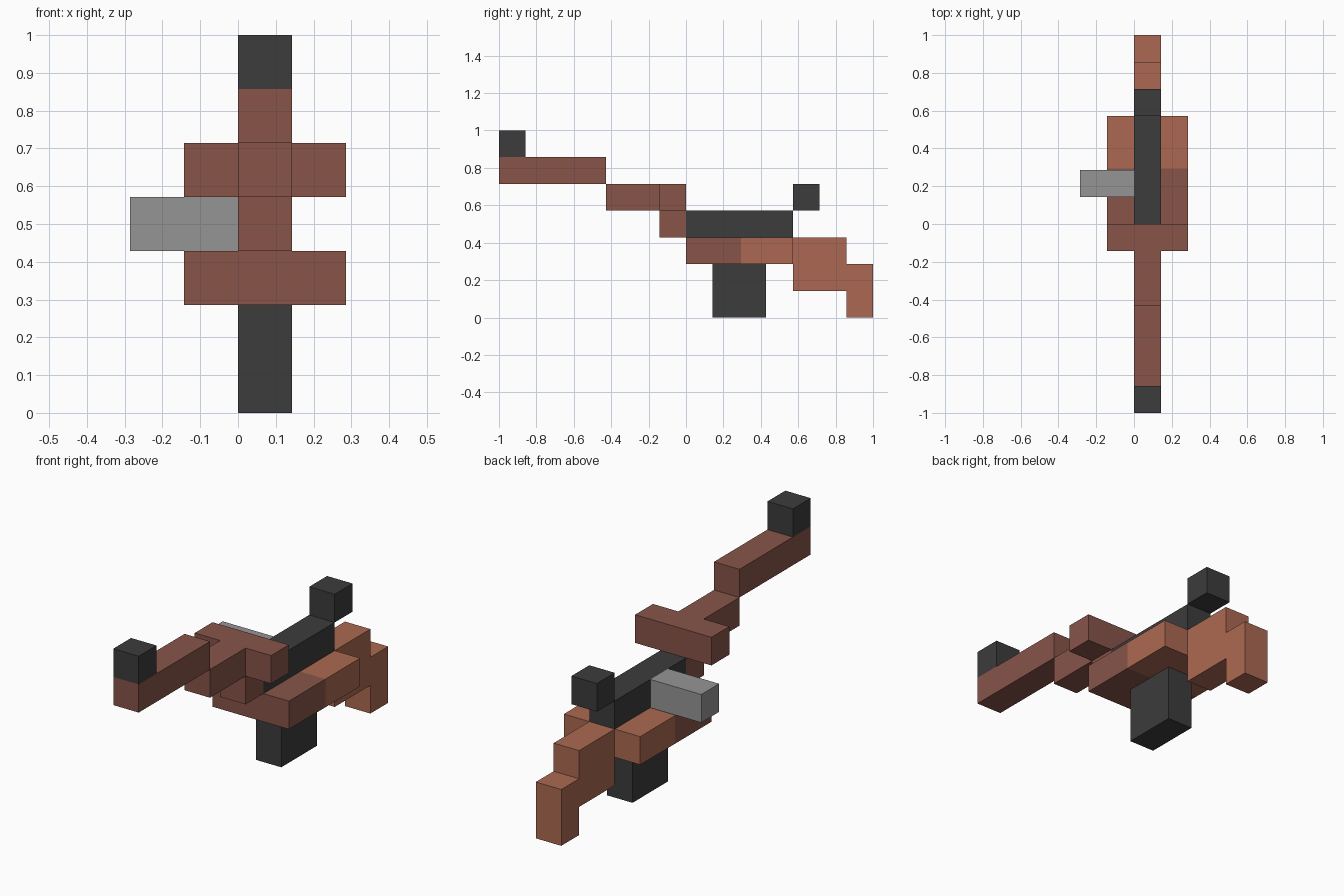
import bpy
import bmesh
from mathutils import Vector

if "Cube" in bpy.data.objects:
    bpy.data.objects.remove(bpy.data.objects["Cube"], do_unlink=True)

U = 2.0 / 14  # one block


def material(name, rgb):
    lin = [((c / 255 + 0.055) / 1.055) ** 2.4 for c in rgb]
    m = bpy.data.materials.new(name)
    m.use_nodes = True
    m.diffuse_color = (*lin, 1)
    bsdf = next(n for n in m.node_tree.nodes if n.type == 'BSDF_PRINCIPLED')
    bsdf.inputs["Base Color"].default_value = (*lin, 1)
    return m


BROWN = material("dark brown", (135, 84, 73))
TAN = material("light brown", (172, 105, 82))
BLACK = material("charcoal", (60, 60, 60))
GREY = material("grey", (149, 149, 149))


def prism(name, outline, axis, lo, hi, mats, split_y=None):
    """Extrude an outline along x (outline in y, z) or z (outline in x, y).
    Sizes are in blocks; y counts from the front tip of the model."""
    bm = bmesh.new()

    def point(a, b):
        x, y, z = (lo, a, b) if axis == 'x' else (a, b, lo)
        return Vector((x, y - 7, z)) * U

    face = bm.faces.new([bm.verts.new(point(a, b)) for a, b in outline])
    ext = bmesh.ops.extrude_face_region(bm, geom=[face], use_keep_orig=True)
    shift = Vector((1, 0, 0) if axis == 'x' else (0, 0, 1)) * (hi - lo) * U
    bmesh.ops.translate(bm, vec=shift,
                        verts=[v for v in ext['geom'] if isinstance(v, bmesh.types.BMVert)])
    bmesh.ops.recalc_face_normals(bm, faces=bm.faces[:])
    # second colour behind the split line
    if split_y is not None:
        y = (split_y - 7) * U
        bmesh.ops.bisect_plane(bm, geom=bm.verts[:] + bm.edges[:] + bm.faces[:],
                               plane_co=(0, y, 0), plane_no=(0, 1, 0))
        for f in bm.faces:
            f.material_index = int(f.calc_center_median().y > y)
    mesh = bpy.data.meshes.new(name)
    bm.to_mesh(mesh)
    bm.free()
    for m in mats:
        mesh.materials.append(m)
    obj = bpy.data.objects.new(name, mesh)
    bpy.context.collection.objects.link(obj)
    return obj


def box(name, x, y, z, mats, split_y=None):
    outline = [(x[0], y[0]), (x[1], y[0]), (x[1], y[1]), (x[0], y[1])]
    return prism(name, outline, 'z', z[0], z[1], mats, split_y)


# Barrel and sights
box("front_sight", (0, 1), (0, 1), (6, 7), [BLACK])
box("barrel", (0, 1), (0, 4), (5, 6), [BROWN])
box("rear_sight", (0, 1), (11, 12), (4, 5), [BLACK])

# T-shaped fore end with its cross bar, and the block below it
prism("fore_end", [(0, 4), (1, 4), (1, 6), (2, 6), (2, 7), (-1, 7), (-1, 6), (0, 6)],
      'z', 4, 5, [BROWN])
box("fore_end_support", (0, 1), (6, 7), (3, 4), [BROWN])

# Receiver, side handle and magazine
box("receiver", (0, 1), (7, 11), (3, 4), [BLACK])
box("side_handle", (-2, 0), (8, 9), (3, 4), [GREY])
box("lower_body", (-1, 2), (7, 11), (2, 3), [BROWN, TAN], split_y=9.05)
box("magazine", (0, 1), (8, 10), (0, 2), [BLACK])

# Stepped stock
prism("stock", [(11, 1), (13, 1), (13, 0), (14, 0), (14, 2), (13, 2), (13, 3), (11, 3)],
      'x', 0, 1, [TAN])
